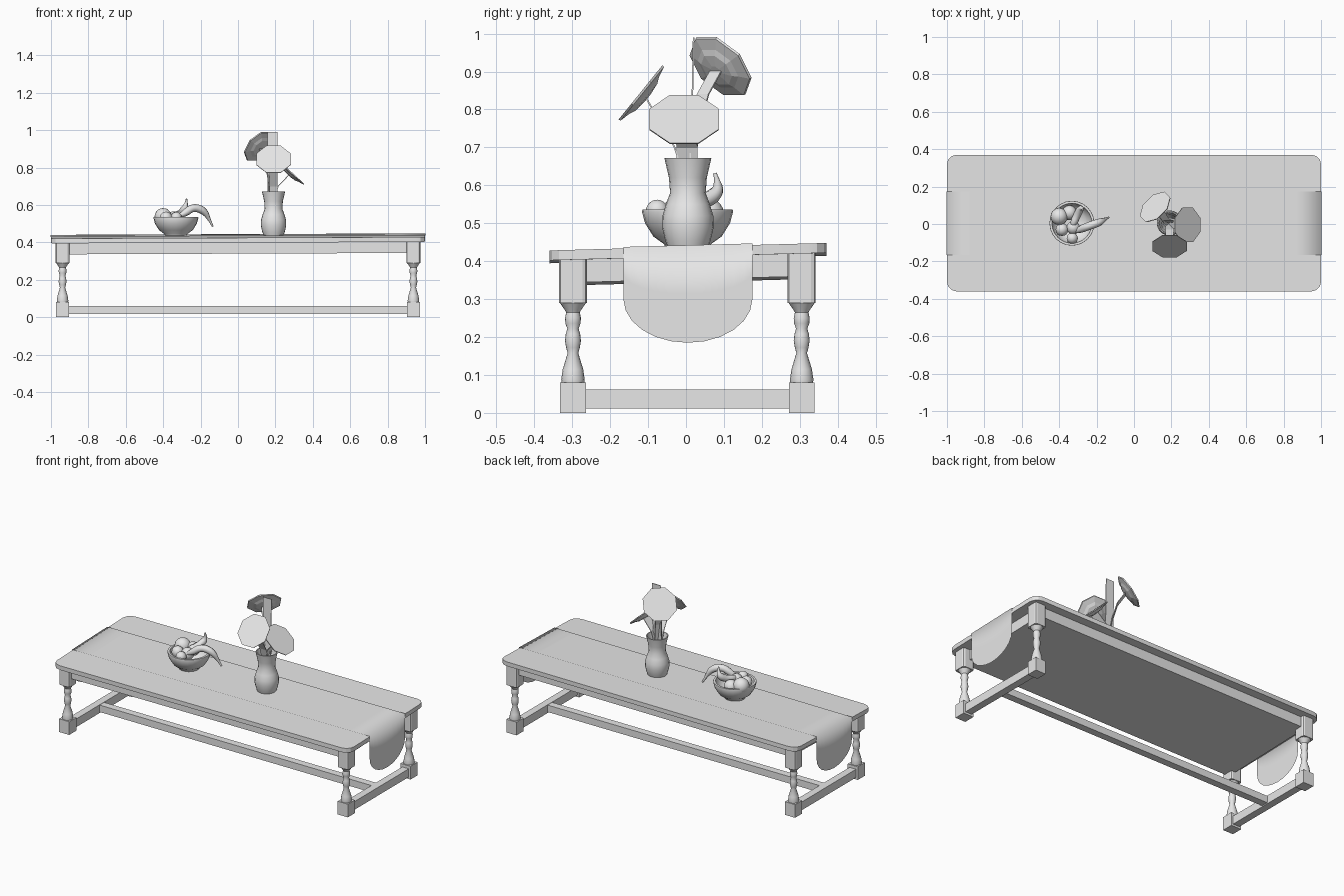
import bpy, bmesh, math
from mathutils import Vector

cube = bpy.data.objects.get("Cube")
if cube:
    bpy.data.objects.remove(cube, do_unlink=True)

grey = bpy.data.materials.new("plain grey")
grey.use_nodes = True
grey.diffuse_color = (0.8, 0.8, 0.8, 1)
grey.node_tree.nodes["Principled BSDF"].inputs["Base Color"].default_value = (0.8, 0.8, 0.8, 1)


def finish(name, bm, smooth=None, recalc=True):
    if recalc:
        bmesh.ops.recalc_face_normals(bm, faces=bm.faces[:])
    mesh = bpy.data.meshes.new(name)
    bm.to_mesh(mesh)
    bm.free()
    mesh.materials.append(grey)
    ob = bpy.data.objects.new(name, mesh)
    bpy.context.collection.objects.link(ob)
    if smooth is not None:
        bpy.ops.object.select_all(action="DESELECT")
        ob.select_set(True)
        bpy.context.view_layer.objects.active = ob
        bpy.ops.object.shade_smooth_by_angle(angle=math.radians(smooth))
    return ob


def tilt(x, y):
    """Slight lean of the worn table top."""
    return 0.027 * y + 0.004 * x


def box(name, lo, hi, round_edges=0, lean=False, segments=2):
    bm = bmesh.new()
    bmesh.ops.create_cube(bm, size=1)
    lo, hi = Vector(lo), Vector(hi)
    for v in bm.verts:
        v.co = (lo + hi) / 2 + v.co * (hi - lo)
    if round_edges:
        upright = [e for e in bm.edges if abs(e.verts[0].co.z - e.verts[1].co.z) > 1e-4]
        bmesh.ops.bevel(bm, geom=upright, offset=round_edges, segments=segments,
                        profile=0.5, affect="EDGES")
    if lean:
        for v in bm.verts:
            v.co.z += tilt(v.co.x, v.co.y)
    return finish(name, bm, 20)


def lathe(name, profile, centre, sides=16, smooth=40):
    """Spin (radius, z) pairs around an upright axis."""
    bm = bmesh.new()
    rings = []
    for r, z in profile:
        rings.append([bm.verts.new((centre[0] + r * math.cos(math.tau * i / sides),
                                    centre[1] + r * math.sin(math.tau * i / sides), z))
                      for i in range(sides)])
    for a, b in zip(rings, rings[1:]):
        for i in range(sides):
            j = (i + 1) % sides
            bm.faces.new((a[i], a[j], b[j], b[i]))
    bm.faces.new(rings[0])
    bm.faces.new(rings[-1])
    return finish(name, bm, smooth)


# Table top and the closed frame beneath it
box("table_top", (-1, -0.36, 0.408), (1, 0.37, 0.434), 0.05, True, 3)
box("apron", (-0.93, -0.315, 0.348), (0.93, 0.32, 0.41), 0, True)

# Turned legs with square blocks
turning = [(0.03, 0.08), (0.031, 0.088), (0.027, 0.115), (0.014, 0.158), (0.018, 0.172),
           (0.021, 0.19), (0.019, 0.208), (0.015, 0.222), (0.02, 0.236), (0.021, 0.25),
           (0.018, 0.265), (0.022, 0.272), (0.036, 0.292)]
for sx, side in ((-1, "right"), (1, "left")):
    for cy, end in ((-0.298, "front"), (0.305, "back")):
        cx, tag = sx * 0.938, f"{end}_{side}"
        lathe("leg_turning_" + tag, turning, (cx, cy))
        box("leg_foot_" + tag, (cx - 0.034, cy - 0.034, 0), (cx + 0.034, cy + 0.034, 0.08))
        box("leg_block_" + tag, (cx - 0.037, cy - 0.037, 0.29),
            (cx + 0.037, cy + 0.037, 0.412 + tilt(cx, cy)), 0.012)
    box("end_stretcher_" + side, (sx * 0.938 - 0.022, -0.27, 0.012), (sx * 0.938 + 0.022, 0.28, 0.062))
box("long_stretcher", (-0.93, -0.022, 0.018), (0.93, 0.022, 0.06))

# Cloth runner: one thin sheet, rounded where it hangs over the ends
bm = bmesh.new()
columns = 12
stations = [(-1, 1), (-1, 0.5), (-1, 0)] + [(x, 0) for x in (-0.87, -0.5, 0, 0.5, 0.87)] \
    + [(1, 0), (1, 0.5), (1, 1)]
rows = []
for x, drop in stations:
    row = []
    for c in range(columns + 1):
        t = -math.cos(math.pi * c / columns)
        y = 0.005 + 0.17 * t
        top = 0.438 + tilt(x, y)
        low = 0.3 - 0.115 * math.sqrt(max(0, 1 - t * t))
        out = 0.002 if x > 0 else -0.002
        row.append(bm.verts.new((x + (out if abs(x) == 1 else 0), y, top + (low - top) * drop)))
    rows.append(row)
for a, b in zip(rows, rows[1:]):
    for c in range(columns):
        bm.faces.new((a[c], b[c], b[c + 1], a[c + 1])).smooth = True
finish("table_runner", bm, recalc=False)

# Bowl
lathe("fruit_bowl", [(0.058, 0.436), (0.062, 0.445), (0.09, 0.465), (0.112, 0.5), (0.12, 0.53),
                     (0.119, 0.536), (0.107, 0.536), (0.1, 0.505), (0.075, 0.475), (0.03, 0.462)],
      (-0.332, 0.004), 24)

# Round fruit
for i, (x, y, z, r) in enumerate([(-0.4, 0.04, 0.537, 0.046), (-0.33, -0.076, 0.532, 0.03),
                                  (-0.385, -0.03, 0.53, 0.034), (-0.345, 0.06, 0.525, 0.04),
                                  (-0.325, -0.02, 0.53, 0.036)]):
    bm = bmesh.new()
    bmesh.ops.create_uvsphere(bm, u_segments=16, v_segments=10, radius=r)
    bmesh.ops.translate(bm, verts=bm.verts, vec=(x, y, z))
    finish(f"round_fruit_{i + 1}", bm, 60)


def banana(name, path, thick):
    """Swept fruit with thin tips."""
    curve = bpy.data.curves.new(name, "CURVE")
    curve.dimensions = "3D"
    curve.bevel_depth = thick
    curve.bevel_resolution = 2
    curve.use_fill_caps = True
    spline = curve.splines.new("NURBS")
    spline.points.add(len(path) - 1)
    spline.order_u, spline.use_endpoint_u, spline.resolution_u = 3, True, 5
    widths = [0.25] + [1] * (len(path) - 3) + [0.3, 0.25]
    for p, co, w in zip(spline.points, path, widths):
        p.co, p.radius = (*co, 1), w
    curve.materials.append(grey)
    ob = bpy.data.objects.new(name, curve)
    bpy.context.collection.objects.link(ob)
    bpy.ops.object.select_all(action="DESELECT")
    ob.select_set(True)
    bpy.context.view_layer.objects.active = ob
    bpy.ops.object.convert(target="MESH")
    bpy.ops.object.shade_smooth_by_angle(angle=math.radians(60))


banana("banana_side", [(-0.32, -0.045, 0.54), (-0.29, -0.03, 0.55), (-0.24, -0.01, 0.59),
                       (-0.18, 0.01, 0.57), (-0.15, 0.028, 0.515), (-0.135, 0.035, 0.485)], 0.021)
banana("banana_upright", [(-0.335, -0.035, 0.535), (-0.325, 0, 0.55), (-0.305, 0.045, 0.555),
                          (-0.285, 0.085, 0.58), (-0.275, 0.082, 0.615), (-0.275, 0.076, 0.632)], 0.02)

# Vase with an open neck
lathe("vase", [(0.052, 0.434), (0.06, 0.455), (0.068, 0.49), (0.067, 0.52), (0.058, 0.55),
               (0.047, 0.58), (0.05, 0.62), (0.062, 0.672), (0.056, 0.672), (0.044, 0.62),
               (0.04, 0.58), (0.03, 0.56)], (0.19, 0.005), 20)


def strip(name, path, width):
    """Flat stem or leaf, as a narrow folded band."""
    bm = bmesh.new()
    half = Vector(width) / 2
    pairs = [(bm.verts.new(Vector(p) - half), bm.verts.new(Vector(p) + half)) for p in path]
    for a, b in zip(pairs, pairs[1:]):
        bm.faces.new((a[0], a[1], b[1], b[0]))
    ob = finish(name, bm)
    solid = ob.modifiers.new("thickness", "SOLIDIFY")
    solid.thickness, solid.offset = 0.004, 0


def flower(name, centre, normal):
    """Eight-sided flat bloom with a stepped back."""
    bm = bmesh.new()
    facing = Vector(normal).to_track_quat("Z", "Y")
    rings = []
    for r, depth in ((0.1, 0), (0.098, -0.006), (0.066, -0.013), (0.05, -0.02), (0.016, -0.024)):
        rings.append([bm.verts.new(Vector(centre) + facing @ Vector(
            (r * math.cos(math.tau * (i + 0.5) / 8), r * math.sin(math.tau * (i + 0.5) / 8), depth)))
            for i in range(8)])
    for a, b in zip(rings, rings[1:]):
        for i in range(8):
            bm.faces.new((a[i], a[i - 1], b[i - 1], b[i]))
    bm.faces.new(rings[0])
    bm.faces.new(rings[-1])
    finish(name, bm)


# Bouquet: three blooms on flat stems and one bare leaf
flower("flower_front", (0.19, -0.12, 0.845), (0, -0.78, 0.63))
flower("flower_back", (0.112, 0.092, 0.915), (-0.58, 0.58, 0.58))
flower("flower_left", (0.287, -0.005, 0.775), (0.68, 0, 0.73))
strip("stem_front", [(0.19, 0.01, 0.57), (0.19, -0.03, 0.7), (0.19, -0.105, 0.83)], (0.045, 0, 0))
strip("stem_back", [(0.19, 0, 0.57), (0.17, 0.02, 0.75), (0.155, 0.045, 0.84), (0.126, 0.078, 0.9)],
      (0.025, 0.03, 0))
strip("stem_left", [(0.175, 0.003, 0.57), (0.215, 0.003, 0.7), (0.272, -0.005, 0.76)], (0, 0.055, 0))
strip("tall_leaf", [(0.185, 0.005, 0.57), (0.185, 0.015, 0.75), (0.185, 0.02, 0.99)], (0.055, 0, 0))
